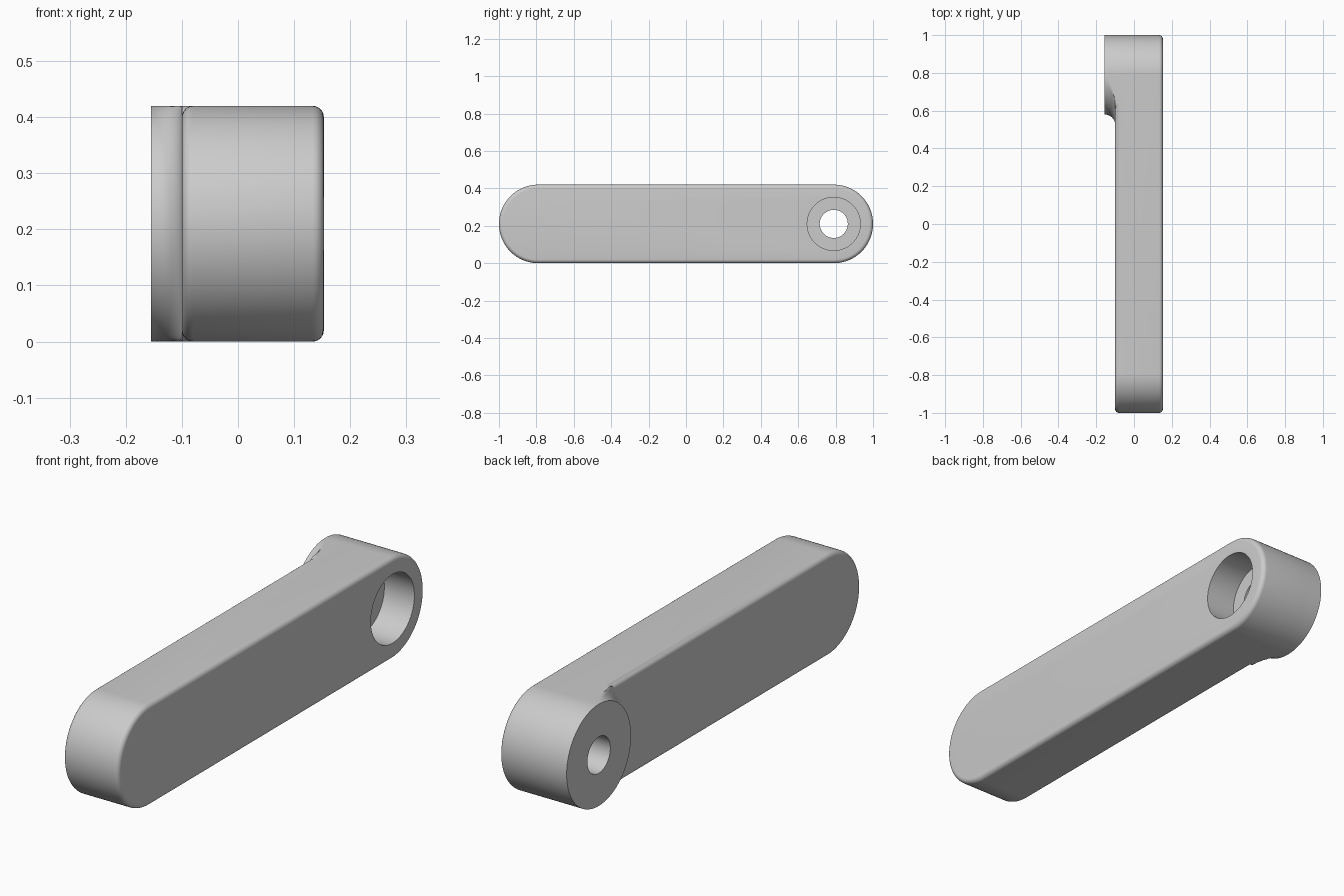
import bpy, bmesh, math
from mathutils import Matrix

cube = bpy.data.objects.get("Cube")
if cube:
    bpy.data.objects.remove(cube, do_unlink=True)

R = 0.21            # half height of the arm and radius of its ends
PIVOT = 1 - R       # y of the pivot axis
FACE, OUTER, INNER = 0.153, -0.1, -0.155
ROUND, COVE = 0.02, 0.055
SIDES = 128

grey = bpy.data.materials.new("grey")
grey.use_nodes = True
colour = (0.6, 0.6, 0.6, 1)
grey.diffuse_color = colour
grey.node_tree.nodes["Principled BSDF"].inputs["Base Color"].default_value = colour


def loft(name, rings):
    """Skin a list of closed rings and cap both ends."""
    bm = bmesh.new()
    loops = [[bm.verts.new(p) for p in ring] for ring in rings]
    for a, b in zip(loops, loops[1:]):
        for i in range(len(a)):
            j = (i + 1) % len(a)
            bm.faces.new((a[i], a[j], b[j], b[i]))
    bm.faces.new(loops[0])
    bm.faces.new(loops[-1])
    bmesh.ops.recalc_face_normals(bm, faces=bm.faces)
    mesh = bpy.data.meshes.new(name)
    bm.to_mesh(mesh)
    bm.free()
    mesh.materials.append(grey)
    obj = bpy.data.objects.new(name, mesh)
    bpy.context.collection.objects.link(obj)
    return obj


def stadium(x, r):
    """Slot-shaped ring across the arm."""
    half = SIDES // 2
    ring = []
    for end in (0, 1):
        for i in range(half + 1):
            a = math.pi * (end + i / half) - math.pi / 2
            y = PIVOT if end == 0 else -PIVOT
            ring.append((x, y + r * math.cos(a), R + r * math.sin(a)))
    return ring


def clipped_circle(x, r):
    """Ring round the pivot, kept inside the arm's outline."""
    ring = []
    for i in range(SIDES):
        a = 2 * math.pi * i / SIDES - math.pi / 2
        c, s = math.cos(a), math.sin(a)
        limit = R if c > -1e-6 else R / max(abs(s), 1e-6)
        d = min(r, limit)
        ring.append((x, PIVOT + d * c, R + d * s))
    return ring


def cylinder(name, r, x0, x1):
    return loft(name, [[(x, PIVOT + r * math.cos(2 * math.pi * i / SIDES),
                         R + r * math.sin(2 * math.pi * i / SIDES))
                        for i in range(SIDES)] for x in (x0, x1)])


def boolean(target, tool, operation):
    mod = target.modifiers.new(operation.lower(), 'BOOLEAN')
    mod.operation, mod.object, mod.solver = operation, tool, 'EXACT'
    bpy.context.view_layer.objects.active = target
    bpy.ops.object.modifier_apply(modifier=mod.name)
    bpy.data.objects.remove(tool, do_unlink=True)


# Arm with rounded rims on both broad faces
steps = [math.pi / 2 * i / 6 for i in range(7)]
rims = [(ROUND * (1 - math.sin(a)), ROUND * (1 - math.cos(a))) for a in steps]
rims.reverse()      # from the broad face out to the side wall
arm = loft("arm", [stadium(OUTER + dx, R - dr) for dx, dr in rims]
           + [stadium(FACE - dx, R - dr) for dx, dr in reversed(rims)])

# Pivot boss flaring into the arm with a cove
cove = [math.pi / 2 * i / 12 for i in range(13)]
boss_rings = [clipped_circle(INNER + COVE * math.sin(a), R + COVE * (1 - math.cos(a)))
              for a in cove]
boss_rings.append(clipped_circle(OUTER + ROUND, R + COVE))
boss = loft("pivot_boss", boss_rings)
boolean(arm, boss, 'UNION')

# Wide counterbore and narrow through hole
boolean(arm, cylinder("counterbore", 0.142, 0.016, 0.3), 'DIFFERENCE')
boolean(arm, cylinder("through_hole", 0.075, -0.3, 0.3), 'DIFFERENCE')

bpy.ops.object.select_all(action='DESELECT')
arm.select_set(True)
bpy.context.view_layer.objects.active = arm
bpy.ops.object.shade_smooth_by_angle(angle=math.radians(35))
